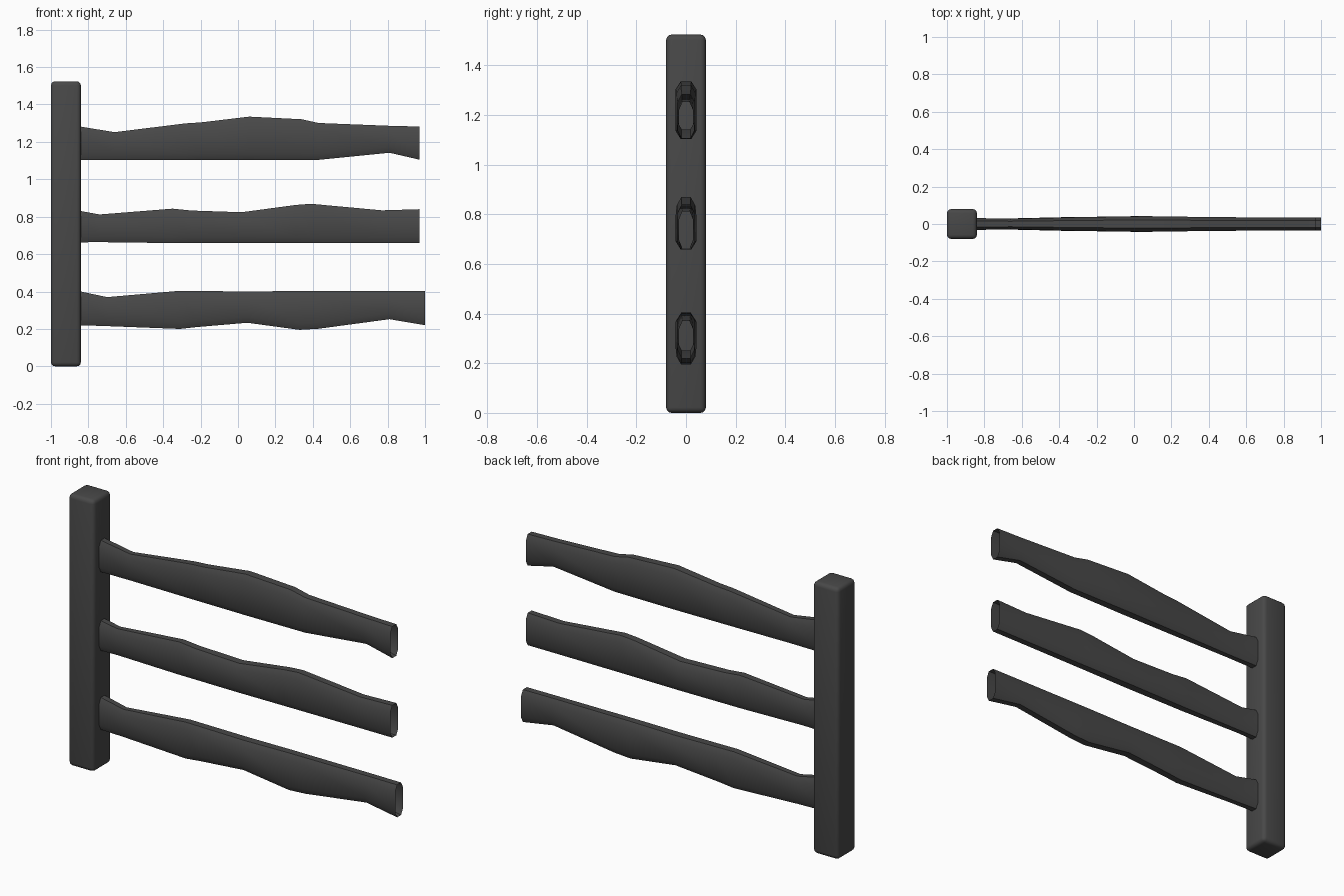
import bpy, bmesh

if "Cube" in bpy.data.objects:
    bpy.data.objects.remove(bpy.data.objects["Cube"])

mat = bpy.data.materials.new("dark_grey")
mat.diffuse_color = (0.065, 0.065, 0.065, 1)
mat.use_nodes = True
mat.node_tree.nodes["Principled BSDF"].inputs["Base Color"].default_value = mat.diffuse_color


def finish(ob, angle):
    ob.data.materials.append(mat)
    bpy.ops.object.select_all(action='DESELECT')
    ob.select_set(True)
    bpy.context.view_layer.objects.active = ob
    bpy.ops.object.shade_smooth_by_angle(angle=angle)


# Upright post with rounded edges
bpy.ops.mesh.primitive_cube_add(size=1, location=(-0.92, 0, 0.762))
post = bpy.context.object
post.name = "post"
post.scale = (0.16, 0.16, 1.524)
bpy.ops.object.transform_apply(location=False, rotation=False, scale=True)
bev = post.modifiers.new("round_edges", 'BEVEL')
bev.width = 0.022
bev.segments = 3
bpy.ops.object.modifier_apply(modifier=bev.name)
finish(post, 0.7)

# Rail half-thickness at each station along the rail
HALF = [0.032, 0.028, 0.037, 0.038, 0.042, 0.038, 0.037, 0.034, 0.034]


def rail(name, xs, tops, bottoms):
    """Loft a chamfered section along x; the tube stays open at its ends."""
    bm = bmesh.new()
    rings = []
    for x, t, b, h in zip(xs, tops, bottoms, HALF):
        c, d = h * 0.52, 0.032
        pts = [(-c, b), (c, b), (h, b + d), (h, t - d),
               (c, t), (-c, t), (-h, t - d), (-h, b + d)]
        rings.append([bm.verts.new((x, y, z)) for y, z in pts])
    for r0, r1 in zip(rings, rings[1:]):
        for i in range(8):
            j = (i + 1) % 8
            bm.faces.new((r0[i], r0[j], r1[j], r1[i]))
    bmesh.ops.recalc_face_normals(bm, faces=bm.faces)
    me = bpy.data.meshes.new(name)
    bm.to_mesh(me)
    bm.free()
    ob = bpy.data.objects.new(name, me)
    bpy.context.collection.objects.link(ob)
    finish(ob, 1.0)


# Three uneven rails
rail("top_rail",
     [-0.85, -0.66, -0.28, -0.20, 0.06, 0.34, 0.43, 0.81, 0.97],
     [1.283, 1.252, 1.299, 1.304, 1.335, 1.321, 1.301, 1.286, 1.282],
     [1.104] * 6 + [1.104, 1.142, 1.105])
rail("middle_rail",
     [-0.85, -0.74, -0.35, -0.25, 0.02, 0.31, 0.39, 0.77, 0.97],
     [0.832, 0.812, 0.843, 0.833, 0.824, 0.863, 0.869, 0.834, 0.840],
     [0.663, 0.664] + [0.659] * 7)
rail("bottom_rail",
     [-0.85, -0.70, -0.31, -0.22, 0.05, 0.33, 0.43, 0.81, 1.0],
     [0.402, 0.370, 0.404, 0.403, 0.400, 0.403, 0.403, 0.403, 0.402],
     [0.220, 0.215, 0.200, 0.210, 0.233, 0.195, 0.201, 0.252, 0.220])
